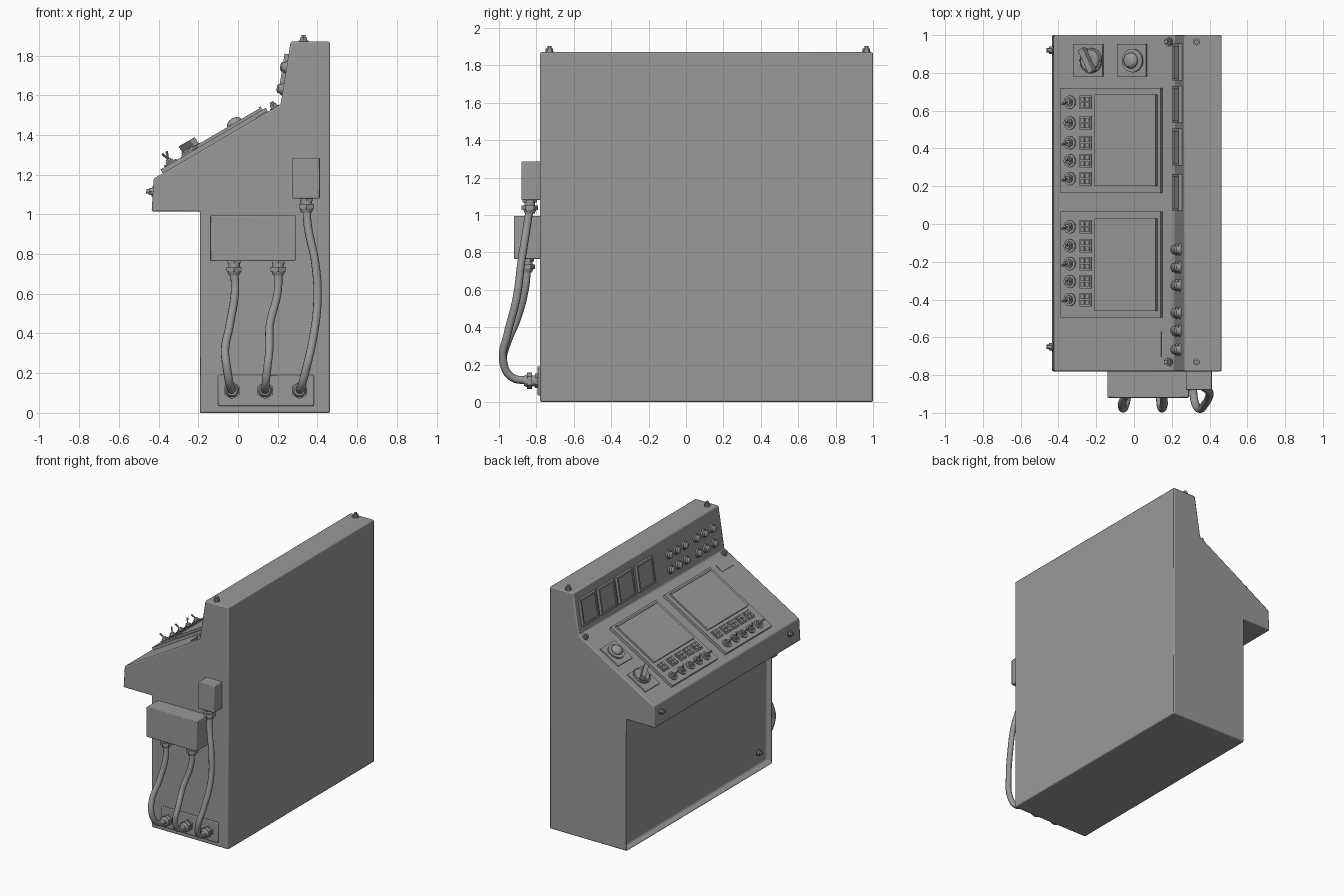
import bpy, bmesh
from math import radians, pi, sin, cos
from mathutils import Matrix, Vector

if "Cube" in bpy.data.objects:
    bpy.data.objects.remove(bpy.data.objects["Cube"])

grey = bpy.data.materials.new("dark_grey_paint")
grey.diffuse_color = (0.32, 0.32, 0.32, 1)
grey.use_nodes = True
grey.node_tree.nodes["Principled BSDF"].inputs["Base Color"].default_value = grey.diffuse_color


def frame(o, u, v):
    """Local axes u, v and outward normal w = u x v at point o."""
    u, v = Vector(u).normalized(), Vector(v).normalized()
    m = Matrix((u, v, u.cross(v))).transposed().to_4x4()
    m.translation = o
    return m


def box(bm, m, u, v, w):
    """Box from (min, max) ranges in the frame m."""
    c = [(a + b) / 2 for a, b in (u, v, w)]
    s = [b - a for a, b in (u, v, w)]
    bmesh.ops.create_cube(bm, size=1, matrix=m @ Matrix.Translation(c) @ Matrix.Diagonal((*s, 1)))


def cyl(bm, m, u, v, w0, w1, r, r2=None, n=20):
    mm = m @ Matrix.Translation((u, v, (w0 + w1) / 2))
    bmesh.ops.create_cone(bm, cap_ends=True, segments=n, radius1=r,
                          radius2=r if r2 is None else r2, depth=w1 - w0, matrix=mm)


def finish(name, bm, bevel=0.0, seg=2):
    bmesh.ops.recalc_face_normals(bm, faces=bm.faces[:])
    me = bpy.data.meshes.new(name)
    bm.to_mesh(me)
    bm.free()
    me.materials.append(grey)
    ob = bpy.data.objects.new(name, me)
    bpy.context.collection.objects.link(ob)
    if bevel:
        b = ob.modifiers.new("bevel", 'BEVEL')
        b.width, b.segments, b.limit_method = bevel, seg, 'ANGLE'
    bpy.ops.object.select_all(action='DESELECT')
    ob.select_set(True)
    bpy.context.view_layer.objects.active = ob
    bpy.ops.object.shade_smooth_by_angle(angle=radians(30))
    return ob


Y = (0, 1, 0)
desk = frame((-0.425, 0, 1.18), (0.64, 0, 0.375), Y)
upper = frame((0.215, 0, 1.555), (0.05, 0, 0.32), Y)
lip = frame((-0.43, 0, 1.10), (0.01, 0, 0.165), Y)
top = frame((0, 0, 1.87), (1, 0, 0), Y)
door = frame((-0.155, 0, 0), (0, 0, 1), Y)
side = frame((0, -0.78, 0), (1, 0, 0), (0, 0, 1))


def du(x, h=0):
    """Distance along the desk slope for a world x at height h above it."""
    return (x + 0.5055 * h + 0.425) / 0.863


# Cabinet shell: side profile extruded along y, with recessed front door
prof = [(-0.195, 0), (0.464, 0), (0.464, 1.87), (0.265, 1.87), (0.215, 1.555),
        (-0.425, 1.18), (-0.435, 1.015), (-0.195, 1.015)]
bm = bmesh.new()
f = bm.faces.new([bm.verts.new((x, -0.78, z)) for x, z in prof])
ext = bmesh.ops.extrude_face_region(bm, geom=[f])
bmesh.ops.translate(bm, vec=(0, 1.78, 0),
                    verts=[g for g in ext['geom'] if isinstance(g, bmesh.types.BMVert)])
bmesh.ops.recalc_face_normals(bm, faces=bm.faces[:])
front = [g for g in bm.faces if all(abs(v.co.x + 0.195) < 1e-4 for v in g.verts)]
bmesh.ops.inset_region(bm, faces=front, thickness=0.035)
bmesh.ops.translate(bm, vec=(0.04, 0, 0), verts=list({v for g in front for v in g.verts}))
finish("cabinet", bm, 0.008)

# Hex bolts with washers
bm = bmesh.new()
spots = [(lip, 0.015, y) for y in (0.92, -0.65)] + [(top, 0.33, y) for y in (0.965, -0.73)]
spots += [(desk, du(0.185), y) for y in (0.965, -0.73)] + [(door, z, -0.66) for z in (0.12, 0.9)]
for m, u, v in spots:
    cyl(bm, m, u, v, -0.002, 0.005, 0.024)
    cyl(bm, m, u, v, 0.005, 0.02, 0.02, n=6)
    cyl(bm, m, u, v, 0.02, 0.033, 0.011, n=12)
finish("bolts", bm)

# Two display panels with screens, keys and toggle switches
for i, (y0, y1, rows) in enumerate((
        (0.165, 0.72, (0.645, 0.535, 0.43, 0.335, 0.24)),
        (-0.495, 0.065, (-0.015, -0.115, -0.21, -0.305, -0.4)))):
    bm = bmesh.new()
    box(bm, desk, (du(-0.39, 0.022), du(0.14, 0.022)), (y0, y1), (-0.005, 0.022))
    finish(f"display_panel_{i + 1}", bm)

    bm = bmesh.new()
    a, b = du(-0.212, 0.04), du(0.115, 0.04)
    s0, s1 = y0 + 0.035, y1 - 0.035
    box(bm, desk, (a, b), (s0, s1), (0.02, 0.036))
    box(bm, desk, (b - 0.012, b), (s0, s1), (0.02, 0.042))
    finish(f"screen_{i + 1}", bm)

    keys, toggles = bmesh.new(), bmesh.new()
    for k, y in enumerate(rows):
        c = du(-0.258, 0.03)
        box(keys, desk, (c - 0.034, c + 0.034), (y - 0.036, y + 0.036), (0.02, 0.03))
        for e in (-0.015, 0.015):
            for g in (-0.015, 0.015):
                box(keys, desk, (c + e - 0.011, c + e + 0.011),
                    (y + g - 0.012, y + g + 0.012), (0.03, 0.037))
        c = du(-0.345, 0.035)
        cyl(toggles, desk, c, y, 0.02, 0.03, 0.035)
        cyl(toggles, desk, c, y, 0.03, 0.04, 0.024, n=6)
        cyl(toggles, desk, c, y, 0.04, 0.05, 0.014)
        tilt = desk @ Matrix.Translation((c, y, 0.045)) @ Matrix.Rotation(radians(40), 4, 'Z') \
            @ Matrix.Rotation(radians(22 if k % 2 else -22), 4, 'Y')
        cyl(toggles, tilt, 0, 0, 0, 0.043, 0.004, 0.007, n=10)
    finish(f"key_buttons_{i + 1}", keys)
    finish(f"toggle_switches_{i + 1}", toggles)

# Rotary selector
bm = bmesh.new()
c = du(-0.24)
box(bm, desk, (c - 0.09, c + 0.09), (0.78, 0.952), (-0.003, 0.01))
finish("rotary_plate", bm)
bm = bmesh.new()
c = du(-0.24, 0.04)
cyl(bm, desk, c, 0.865, 0.008, 0.024, 0.066, n=32)
cyl(bm, desk, c, 0.865, 0.024, 0.042, 0.058, 0.05, n=32)
turn = desk @ Matrix.Translation((c, 0.865, 0)) @ Matrix.Rotation(radians(-62), 4, 'Z')
box(bm, turn, (-0.07, 0.07), (-0.017, 0.017), (0.035, 0.076))
finish("rotary_knob", bm, 0.003)

# Mushroom push button
bm = bmesh.new()
c = du(-0.008)
box(bm, desk, (c - 0.09, c + 0.09), (0.78, 0.952), (-0.003, 0.01))
finish("push_button_plate", bm)
bm = bmesh.new()
c = du(-0.02, 0.04)
cyl(bm, desk, c, 0.865, 0.008, 0.022, 0.062, n=32)
cyl(bm, desk, c, 0.865, 0.022, 0.032, 0.036, n=32)
for k in range(4):
    t0, t1 = k * pi / 8, (k + 1) * pi / 8
    cyl(bm, desk, c, 0.865, 0.032 + 0.03 * sin(t0), 0.032 + 0.03 * sin(t1),
        0.042 * cos(t0), max(0.042 * cos(t1), 0.001), n=32)
finish("push_button", bm)

# Blank label plate
bm = bmesh.new()
box(bm, desk, (du(0.09), du(0.145)), (-0.705, -0.57), (-0.003, 0.006))
finish("label_plate", bm)

# Upper panel meters: frame with raised rim
bm = bmesh.new()
for y0, y1 in ((0.76, 0.955), (0.535, 0.73), (0.31, 0.505), (0.07, 0.265)):
    box(bm, upper, (0.055, 0.255), (y0, y1), (-0.003, 0.012))
    for e in (y0, y1 - 0.014):
        box(bm, upper, (0.055, 0.255), (e, e + 0.014), (0, 0.02))
    for e in (0.055, 0.241):
        box(bm, upper, (e, e + 0.014), (y0, y1), (0, 0.02))
finish("meters", bm)

# Upper panel indicator buttons in two rows
bm = bmesh.new()
for u in (0.077, 0.188):
    for y in (-0.135, -0.23, -0.325, -0.47, -0.565, -0.665):
        cyl(bm, upper, u, y, -0.002, 0.01, 0.033, 0.03)
        cyl(bm, upper, u, y, 0.01, 0.024, 0.024)
        cyl(bm, upper, u, y, 0.024, 0.032, 0.024, 0.012)
finish("indicator_buttons", bm)

# Junction boxes and gland plate on the side
for name, u, v, w in (("large_junction_box", (-0.14, 0.29), (0.765, 0.995), (-0.003, 0.14)),
                      ("small_junction_box", (0.275, 0.412), (1.08, 1.285), (-0.003, 0.1)),
                      ("gland_plate", (-0.1, 0.382), (0.035, 0.19), (-0.003, 0.015))):
    bm = bmesh.new()
    box(bm, side, u, v, w)
    finish(name, bm, 0.005)

# Cable glands
down = [frame(p, (1, 0, 0), (0, -1, 0)) for p in
        ((-0.02, -0.85, 0.766), (0.203, -0.85, 0.766), (0.345, -0.835, 1.081))]
out = [frame((x, -0.794, 0.113), (1, 0, 0), (0, 0, 1)) for x in (-0.03, 0.137, 0.31)]
bm = bmesh.new()
for m in down + out:
    cyl(bm, m, 0, 0, 0, 0.014, 0.038, n=6)
    cyl(bm, m, 0, 0, 0.014, 0.03, 0.029)
    cyl(bm, m, 0, 0, 0.03, 0.055, 0.044, n=6)
    cyl(bm, m, 0, 0, 0.055, 0.073, 0.034, 0.026)
finish("cable_glands", bm)

# Sagging cables
cables = [
    [(-0.02, -0.85, 0.72), (-0.015, -0.86, 0.62), (-0.042, -0.905, 0.44), (-0.065, -0.955, 0.32),
     (-0.055, -0.977, 0.22), (-0.04, -0.935, 0.135), (-0.03, -0.84, 0.113)],
    [(0.203, -0.85, 0.72), (0.2, -0.86, 0.61), (0.16, -0.905, 0.44), (0.158, -0.955, 0.32),
     (0.147, -0.977, 0.22), (0.138, -0.935, 0.135), (0.137, -0.84, 0.113)],
    [(0.345, -0.835, 1.04), (0.352, -0.85, 0.94), (0.39, -0.88, 0.75), (0.4, -0.905, 0.56),
     (0.375, -0.955, 0.36), (0.345, -0.979, 0.23), (0.32, -0.935, 0.135), (0.31, -0.84, 0.113)]]
for i, pts in enumerate(cables):
    cu = bpy.data.curves.new(f"cable_{i + 1}", 'CURVE')
    cu.dimensions, cu.bevel_depth, cu.bevel_resolution, cu.resolution_u = '3D', 0.021, 3, 8
    cu.materials.append(grey)
    sp = cu.splines.new('BEZIER')
    sp.bezier_points.add(len(pts) - 1)
    for bp, p in zip(sp.bezier_points, pts):
        bp.co = p
        bp.handle_left_type = bp.handle_right_type = 'AUTO'
    bpy.context.collection.objects.link(bpy.data.objects.new(f"cable_{i + 1}", cu))
